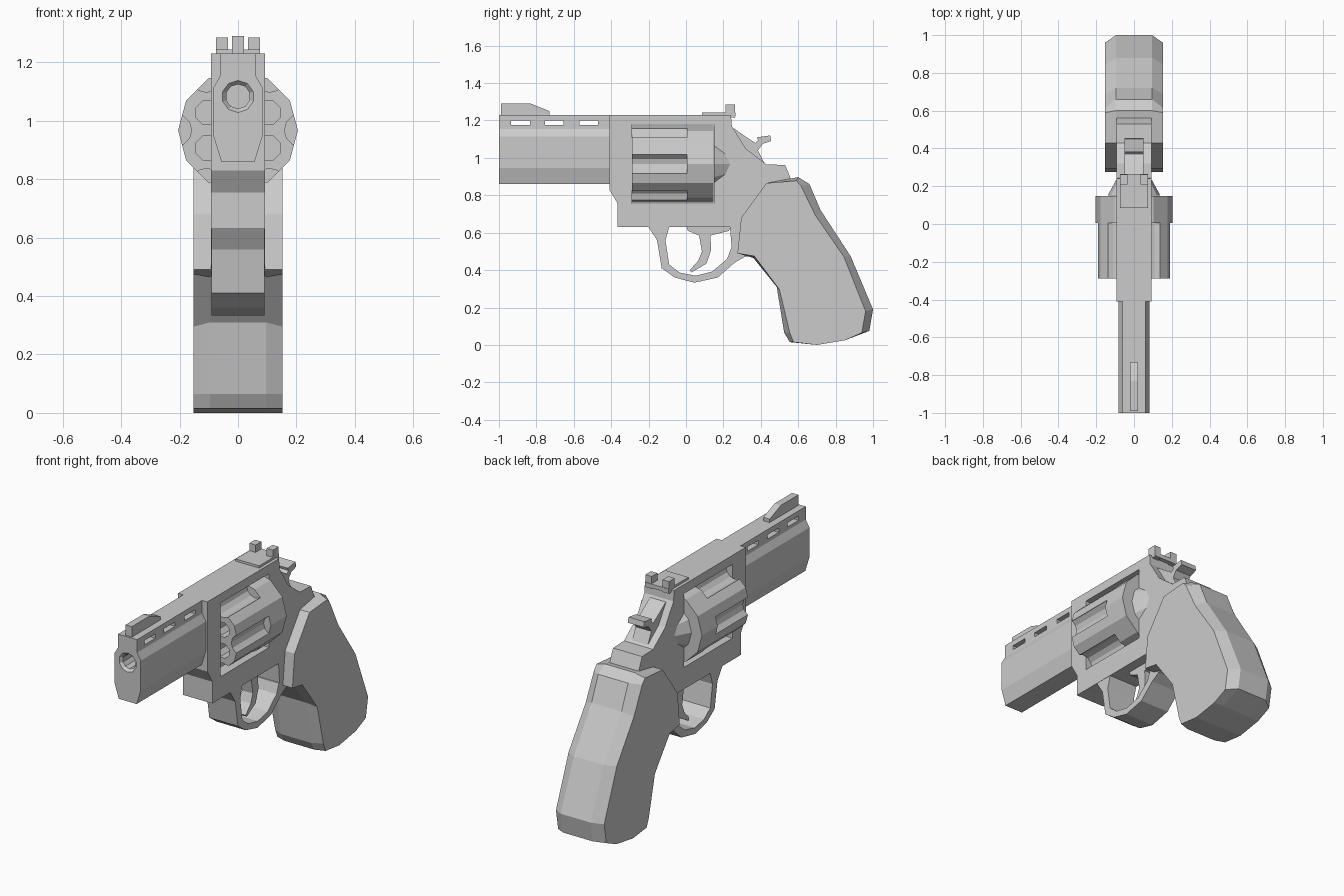
import bpy, bmesh
from math import sin, cos, pi, radians


def loft(name, rings):
    """Closed solid through matching rings of 3D points."""
    bm = bmesh.new()
    loops = [[bm.verts.new(p) for p in ring] for ring in rings]
    n = len(loops[0])
    for a, b in zip(loops, loops[1:]):
        for i in range(n):
            j = (i + 1) % n
            bm.faces.new((a[i], a[j], b[j], b[i]))
    bm.faces.new(loops[0])
    bm.faces.new(loops[-1])
    bmesh.ops.recalc_face_normals(bm, faces=bm.faces)
    me = bpy.data.meshes.new(name)
    bm.to_mesh(me)
    bm.free()
    ob = bpy.data.objects.new(name, me)
    bpy.context.collection.objects.link(ob)
    return ob


def plate(name, pts, hw, x=0):
    """Side profile (y, z) extruded across x."""
    return loft(name, [[(x + s * hw, y, z) for y, z in pts] for s in (-1, 1)])


def box(name, x, hw, y0, y1, z0, z1):
    return plate(name, [(y0, z0), (y1, z0), (y1, z1), (y0, z1)], hw, x)


def turned(name, stations, sides, x=0, z=0, phase=0):
    """Round solid along y from (y, radius) stations."""
    angles = [phase + 2 * pi * i / sides for i in range(sides)]
    return loft(name, [[(x + r * cos(a), y, z + r * sin(a)) for a in angles]
                       for y, r in stations])


def cut(ob, cutters):
    for c in cutters:
        c.hide_render = True
        mod = ob.modifiers.new("cut", 'BOOLEAN')
        mod.operation, mod.solver, mod.object = 'DIFFERENCE', 'EXACT', c
        bpy.context.view_layer.objects.active = ob
        bpy.ops.object.modifier_apply(modifier=mod.name)
        bpy.data.objects.remove(c)


FRAME_HW = 0.0925
AXIS_Z = 0.967

# Barrel with ventilated rib and bore
half = [(0.06, 1.23), (0.06, 1.155), (0.083, 1.115), (0.083, 0.945), (0.057, 0.86)]
section = half + [(-x, z) for x, z in reversed(half)]
barrel = loft("barrel", [[(x, y, z) for x, z in section] for y in (-1.0, -0.40)])
slots = [box("slot_cutter", 0, 0.2, y, y + 0.1, 1.175, 1.2) for y in (-0.935, -0.755, -0.57)]
bore = turned("bore_cutter", [(-1.01, 0.058), (-1.0, 0.055), (-0.985, 0.042), (-0.55, 0.042)],
              10, z=1.083, phase=pi / 10)
cut(barrel, slots + [bore])

# Frame with cylinder window
frame = plate("frame", [
    (-0.41, 1.23), (0.24, 1.23), (0.245, 1.17), (0.32, 1.05), (0.43, 0.965), (0.53, 0.962),
    (0.56, 0.89), (0.55, 0.7), (0.5, 0.5), (0.31, 0.47), (0.245, 0.51), (0.235, 0.63),
    (-0.365, 0.63), (-0.365, 0.755), (-0.41, 0.83)], FRAME_HW)
cut(frame, [box("window_cutter", 0, 0.3, -0.29, 0.15, 0.755, 1.178)])

# Fluted cylinder with six chambers
drum = turned("cylinder", [(-0.288, 0.205), (0.148, 0.205)], 12, z=AXIS_Z)
cutters = []
for i in range(6):
    a = radians(60 * i)
    b = a + radians(30)
    cutters.append(turned("flute_cutter", [(-0.4, 0.056), (0.005, 0.056)], 12,
                          0.215 * cos(a), AXIS_Z + 0.215 * sin(a), a))
    cutters.append(turned("chamber_cutter", [(-0.4, 0.044), (0.0, 0.044)], 8,
                          0.12 * cos(b), AXIS_Z + 0.12 * sin(b), pi / 8))
cut(drum, cutters)

# Recoil shield behind the cylinder
turned("recoil_shield", [(0.15, 0.14), (0.245, 0.088)], 12, z=AXIS_Z)

# Trigger guard and trigger
plate("trigger_guard", [
    (-0.2, 0.64), (-0.2, 0.63), (-0.155, 0.56), (-0.13, 0.41), (-0.06, 0.36), (0.045, 0.333),
    (0.17, 0.36), (0.26, 0.44), (0.33, 0.48), (0.3, 0.53), (0.24, 0.515), (0.22, 0.46),
    (0.14, 0.392), (0.05, 0.37), (-0.035, 0.387), (-0.09, 0.43), (-0.11, 0.56),
    (-0.09, 0.63), (-0.09, 0.64)], 0.091)
plate("trigger", [
    (0.0, 0.64), (0.01, 0.61), (0.07, 0.585), (0.085, 0.5), (0.065, 0.45), (0.02, 0.4),
    (0.03, 0.388), (0.11, 0.435), (0.135, 0.51), (0.13, 0.585), (0.23, 0.61), (0.24, 0.64)], 0.035)

# Hammer with thumb spur
plate("hammer", [
    (0.22, 1.17), (0.26, 1.155), (0.31, 1.12), (0.37, 1.08), (0.385, 1.095), (0.38, 1.11),
    (0.45, 1.12), (0.456, 1.09), (0.41, 1.075), (0.385, 1.04), (0.425, 0.96), (0.3, 0.95)], 0.05)

# Sights
plate("front_sight", [(-0.99, 1.22), (-0.99, 1.29), (-0.83, 1.29), (-0.73, 1.25), (-0.73, 1.22)], 0.02)
box("rear_sight_base", 0, 0.075, 0.085, 0.265, 1.22, 1.243)
for side in (-1, 1):
    box("rear_sight_post", side * 0.055, 0.02, 0.21, 0.262, 1.215, 1.285)

# Grip: full middle profile, chamfered in to the side faces
middle = [(0.43, 0.865), (0.6, 0.897), (0.66, 0.86), (0.72, 0.72), (0.88, 0.475), (1.0, 0.19),
          (0.98, 0.075), (0.85, 0.025), (0.7, 0.0), (0.555, 0.015), (0.525, 0.065),
          (0.485, 0.31), (0.36, 0.465), (0.275, 0.49), (0.295, 0.68)]
side_face = [(0.43, 0.865), (0.59, 0.878), (0.615, 0.85), (0.69, 0.695), (0.845, 0.47), (0.96, 0.18),
             (0.94, 0.065), (0.85, 0.025), (0.7, 0.0), (0.575, 0.015), (0.555, 0.065),
             (0.5, 0.295), (0.37, 0.45), (0.275, 0.49), (0.295, 0.68)]
side_face[12] = (0.365, 0.475)
loft("grip", [[(x, y, z) for y, z in prof] for x, prof in
              ((-0.153, side_face), (-0.095, middle), (0.095, middle), (0.153, side_face))])
